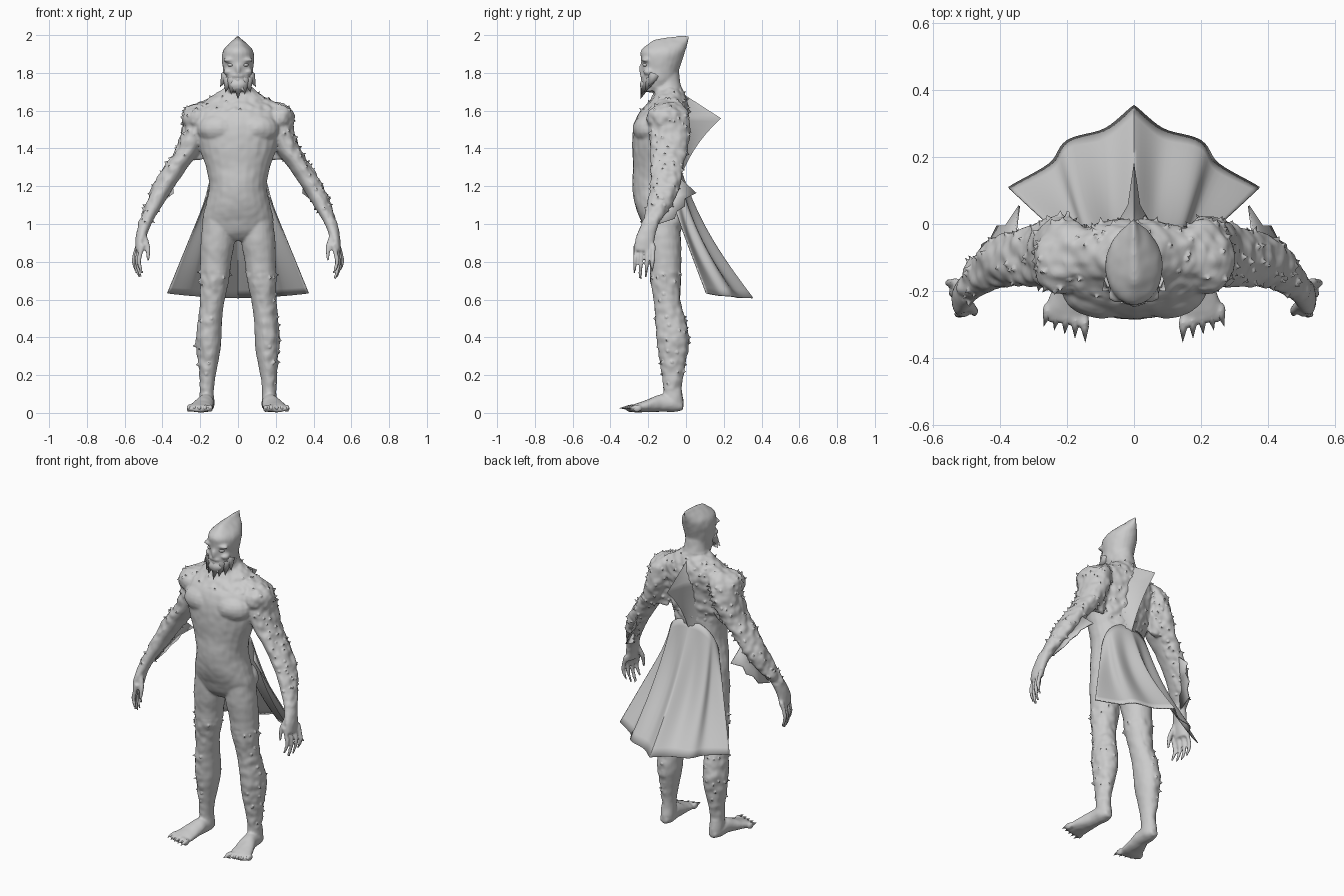
import bpy, bmesh, math, random
from mathutils import Vector, noise

if "Cube" in bpy.data.objects:
    bpy.data.objects.remove(bpy.data.objects["Cube"])
random.seed(4)

skin = bpy.data.materials.new("pale grey")
skin.use_nodes = True
GREY = (0.6, 0.6, 0.6, 1)
skin.diffuse_color = GREY
skin.node_tree.nodes["Principled BSDF"].inputs["Base Color"].default_value = GREY


def finish(bm, name, angle=40):
    bmesh.ops.recalc_face_normals(bm, faces=bm.faces)
    mesh = bpy.data.meshes.new(name)
    bm.to_mesh(mesh)
    bm.free()
    ob = bpy.data.objects.new(name, mesh)
    bpy.context.collection.objects.link(ob)
    mesh.materials.append(skin)
    bpy.ops.object.select_all(action='DESELECT')
    ob.select_set(True)
    bpy.context.view_layer.objects.active = ob
    bpy.ops.object.shade_smooth_by_angle(angle=math.radians(angle))
    return ob


def spline(rows, steps=4):
    """Catmull-Rom through rows of numbers."""
    rows = [Vector(r) for r in rows]
    out = []
    for i in range(len(rows) - 1):
        a, b, c, d = (rows[max(0, min(len(rows) - 1, i + k))] for k in (-1, 0, 1, 2))
        for k in range(steps):
            t = k / steps
            out.append(b + (c - a) * t / 2 + (a * 2 - b * 5 + c * 4 - d) * t * t / 2
                       + (b * 3 - a - c * 3 + d) * t ** 3 / 2)
    return out + [rows[-1]]


def loft(bm, rows, side=1, along_y=False, n=24):
    """Closed tube from rows of centre x, y, z and two radii."""
    rings = []
    for x, y, z, p, q in spline(rows):
        ring = []
        for k in range(n):
            a = math.tau * k / n
            u, v = max(p, .001) * math.cos(a), max(q, .001) * math.sin(a)
            co = (x + u, y, z + v) if along_y else (x + u, y + v, z)
            ring.append(bm.verts.new((side * co[0], co[1], co[2])))
        rings.append(ring)
    for lo, hi in zip(rings, rings[1:]):
        for k in range(n):
            bm.faces.new((lo[k], lo[k - 1], hi[k - 1], hi[k]))
    bm.faces.new(rings[0])
    bm.faces.new(rings[-1])


def ball(bm, centre, size, side=1):
    made = bmesh.ops.create_uvsphere(bm, u_segments=20, v_segments=12, radius=1)["verts"]
    for v in made:
        v.co = Vector((side * (centre[0] + v.co.x * size[0]),
                       centre[1] + v.co.y * size[1], centre[2] + v.co.z * size[2]))


def spike(bm, base, tip, r, n=8):
    base, tip = Vector(base), Vector(tip)
    turn = (tip - base).to_track_quat('Z', 'Y')
    ring = [bm.verts.new(base + turn @ Vector((r * math.cos(math.tau * k / n),
            r * math.sin(math.tau * k / n), 0))) for k in range(n)]
    top = bm.verts.new(tip)
    bm.faces.new(ring)
    for k in range(n):
        bm.faces.new((ring[k - 1], ring[k], top))


# Body: overlapping volumes, fused by a voxel remesh
bm = bmesh.new()
loft(bm, [(0, -.12, .91, .06, .05), (0, -.12, .95, .16, .09), (0, -.13, 1.02, .188, .11),
          (0, -.14, 1.1, .172, .13), (0, -.15, 1.2, .152, .135), (0, -.155, 1.3, .17, .125),
          (0, -.15, 1.4, .205, .135), (0, -.14, 1.5, .23, .14), (0, -.12, 1.58, .235, .135),
          (0, -.095, 1.64, .2, .105), (0, -.09, 1.685, .125, .085), (0, -.095, 1.73, .07, .07),
          (0, -.105, 1.82, .06, .065)])
# Head sweeping back to a pointed crown
loft(bm, [(0, -.15, 1.7, .05, .07), (0, -.145, 1.76, .074, .09), (0, -.135, 1.82, .08, .1),
          (0, -.128, 1.88, .086, .112), (0, -.12, 1.92, .078, .118), (0, -.095, 1.955, .048, .103),
          (0, -.07, 1.978, .02, .085), (0, -.01, 1.995, .004, .03)])
ball(bm, (0, -.23, 1.818), (.015, .02, .034))
ball(bm, (0, -.225, 1.785), (.036, .02, .01))
ball(bm, (0, -.21, 1.738), (.052, .035, .034))
for s in (1, -1):
    # Arm and hand
    loft(bm, [(.16, -.09, 1.645, .05, .06), (.2, -.085, 1.59, .075, .095),
              (.22, -.085, 1.5, .077, .11), (.265, -.09, 1.39, .068, .1),
              (.33, -.1, 1.3, .063, .085), (.405, -.115, 1.18, .057, .077),
              (.455, -.15, 1.08, .044, .062), (.493, -.19, 1, .034, .046),
              (.515, -.217, .92, .027, .052), (.523, -.222, .86, .02, .05)], s)
    for k in range(4):
        y, x, drop = -.173 - k * .031, .535 - k * .009, .02 * abs(k - 1.5)
        loft(bm, [(x - .005, y, .89, .013, .013), (x + .015, y - .002, .82, .0125, .011),
                  (x + .013, y - .005, .765 + drop / 2, .011, .01),
                  (x - .004, y - .008, .705 + drop, .006, .005)], s, n=10)
    loft(bm, [(.5, -.235, .94, .018, .018), (.478, -.258, .875, .014, .014),
              (.476, -.27, .805, .007, .007)], s, n=10)
    # Flank web under the arm
    loft(bm, [(.2, -.08, 1.52, .08, .05), (.215, -.07, 1.42, .07, .035),
              (.225, -.065, 1.34, .058, .016)], s)
    # Leg and foot
    loft(bm, [(.1, -.125, 1.03, .085, .09), (.108, -.118, .9, .09, .092),
              (.118, -.11, .8, .082, .085), (.125, -.108, .7, .077, .08),
              (.136, -.1, .6, .066, .07), (.147, -.083, .5, .063, .08),
              (.155, -.07, .4, .067, .086), (.155, -.068, .33, .062, .08),
              (.162, -.07, .2, .044, .056), (.165, -.07, .12, .037, .049),
              (.165, -.065, .06, .04, .052), (.165, -.06, .02, .034, .04)], s)
    loft(bm, [(.165, -.015, .035, .022, .02), (.166, -.06, .045, .042, .04),
              (.172, -.13, .052, .045, .046), (.19, -.21, .036, .06, .032),
              (.2, -.27, .025, .066, .022), (.2, -.295, .02, .055, .014)], s, True)
    for k in range(5):
        ball(bm, (.147 + k * .028, -.295 + k * .009, .024), (.014, .026, .02), s)
    # Muscle masses and face relief
    ball(bm, (.095, -.187, 1.505), (.125, .095, .085), s)
    ball(bm, (.215, -.11, 1.56), (.085, .1, .08), s)
    ball(bm, (.09, -.07, 1.03), (.09, .065, .085), s)
    ball(bm, (.036, -.212, 1.868), (.044, .024, .013), s)
    ball(bm, (.05, -.195, 1.805), (.028, .03, .018), s)
body = finish(bm, "body")
fuse = body.modifiers.new("fuse", 'REMESH')
fuse.mode, fuse.voxel_size = 'VOXEL', .0072
soft = body.modifiers.new("soft", 'SMOOTH')
soft.iterations = 4
for m in ("fuse", "soft"):
    bpy.ops.object.modifier_apply(modifier=m)


# Lumpy hide: soft noise plus scattered warts on the outer and rear skin
def rough(v):
    x, y, z = abs(v.co.x), v.co.y, v.co.z
    arm = x > .23 and z > 1 and (v.normal.x * v.co.x > 0 or v.normal.y > .2)
    back = 1.3 < z < 1.72 and (y > -.07 or z > 1.6)
    leg = .12 < z < .75 and v.normal.x * v.co.x > -.05
    return 1 if arm or back else .6 if leg else 0


bm = bmesh.new()
bm.from_mesh(body.data)
bm.normal_update()
lift = {}
for v in bm.verts:
    w = rough(v)
    wart = w and random.random() < .009 * w
    lift[v] = noise.noise(v.co * 26) * (.002 + .007 * w) + (random.uniform(.02, .035) if wart else 0)
for v in bm.verts:
    near = [lift[e.other_vert(v)] for e in v.link_edges]
    v.co += v.normal * (lift[v] + sum(near) / len(near)) / 2
bm.to_mesh(body.data)
bm.free()
bpy.ops.object.shade_smooth_by_angle(angle=math.radians(75))

# Eyes
bm = bmesh.new()
for s in (1, -1):
    ball(bm, (.036, -.214, 1.842), (.02, .016, .01), s)
finish(bm, "eyes")

# Beard of hanging points, flaring at the cheeks
bm = bmesh.new()
for base, tip, r in (((0, -.205, 1.76), (0, -.242, 1.66), .036),
                     ((.03, -.2, 1.76), (.036, -.238, 1.685), .032),
                     ((.052, -.185, 1.765), (.066, -.22, 1.695), .03),
                     ((.062, -.17, 1.785), (.095, -.2, 1.725), .03)):
    for s in {1, -1 if base[0] else 1}:
        spike(bm, (s * base[0], *base[1:]), (s * tip[0], *tip[1:]), r)
finish(bm, "beard", 60)

# Toe claws
bm = bmesh.new()
for s in (1, -1):
    for k in range(5):
        spike(bm, (s * (.147 + k * .028), -.305 + k * .009, .028),
              (s * (.145 + k * .031), -.354 + k * .012, .025), .013)
finish(bm, "toe_claws", 60)

# Dorsal fin: wide root narrowing to a sharp point
bm = bmesh.new()
edge = (spline([(-.03, 1.7, .02), (.06, 1.64, .05), (.185, 1.56, .07)], 4)
        + spline([(.185, 1.56, .07), (.1, 1.47, .07), (.03, 1.37, .06), (-.035, 1.24, .02)], 4)[1:])
rows = []
for y, z, w in edge:
    mid = -.03 + (y + .03) * .4
    rows.append([bm.verts.new(p) for p in ((-w, -.03, z), (-w * .27, mid, z), (0, y, z),
                                           (w * .27, mid, z), (w, -.03, z))])
for a, b in zip(rows, rows[1:]):
    for k in range(5):
        bm.faces.new((a[k], a[k - 1], b[k - 1], b[k]))
finish(bm, "dorsal_fin", 60)

# Forearm fins
bm = bmesh.new()
rim = [(.36, -.06, 1.27), (.345, .055, 1.165), (.385, -.005, 1.135), (.41, -.005, 1.095),
       (.43, -.045, 1.07), (.455, -.06, 1.03), (.47, -.15, 1)]
for s in (1, -1):
    hub = bm.verts.new((s * .41, -.1, 1.14))
    pts = [bm.verts.new((s * x, y, z)) for x, y, z in rim]
    for a, b in zip(pts, pts[1:]):
        bm.faces.new((hub, a, b))
fins = finish(bm, "forearm_fins")
fins.modifiers.new("thickness", 'SOLIDIFY').thickness = .006

# Tail cape flowing out of the waist in broad, soft folds
bm = bmesh.new()
half = spline([(0, .355), (.09, .3), (.2, .25), (.265, .19), (.375, .11)], 6)
hem = [(-x, y) for x, y in reversed(half[1:])] + [tuple(p) for p in half]
ROWS = 16
grid = []
for k, (hx, hy) in enumerate(hem):
    u = hx / .375
    top = Vector((.165 * math.sin(u * 1.57), -.035 - .05 * u * u, 1.31 - .16 * u * u))
    low = Vector((hx, hy, .61 + .025 * u * u))
    fold = .014 * (math.cos(math.tau * k / 12) - 1)
    out = Vector((u, 1 - .5 * abs(u), 0)).normalized()
    col = []
    for r in range(ROWS + 1):
        t = r / ROWS
        p = top.lerp(low, t) + out * fold * math.sin(t * 2.6)
        p.y -= .042 * math.sin(t * math.pi) * (1 - u * u)
        col.append(bm.verts.new(p))
    grid.append(col)
for a, b in zip(grid, grid[1:]):
    for r in range(ROWS):
        bm.faces.new((a[r], a[r + 1], b[r + 1], b[r]))
cape = finish(bm, "cape", 60)
cape.modifiers.new("thickness", 'SOLIDIFY').thickness = .006
